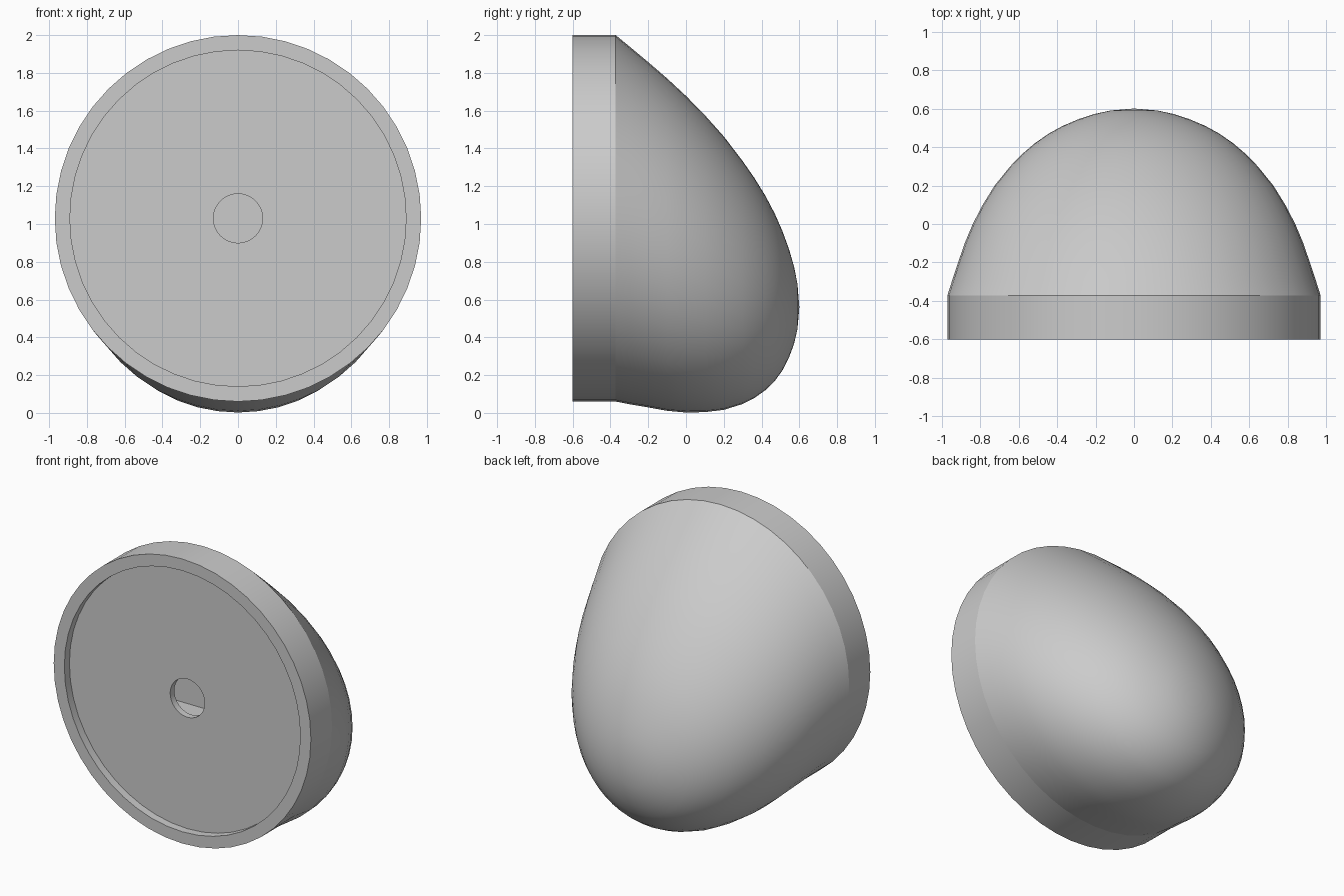
import bpy, bmesh, math

if "Cube" in bpy.data.objects:
    bpy.data.objects.remove(bpy.data.objects["Cube"])

SIDES = 48
ZC = 1.03          # height of the round front's axis


def material(name, rgb):
    m = bpy.data.materials.new(name)
    m.diffuse_color = (*rgb, 1)
    m.use_nodes = True
    m.node_tree.nodes["Principled BSDF"].inputs["Base Color"].default_value = m.diffuse_color
    return m


GREY = material("plain grey", (0.6, 0.6, 0.6))


def finish(name, bm, angle=30, flip=False):
    bmesh.ops.recalc_face_normals(bm, faces=bm.faces)
    if flip:
        bmesh.ops.reverse_faces(bm, faces=bm.faces)
    me = bpy.data.meshes.new(name)
    bm.to_mesh(me)
    bm.free()
    ob = bpy.data.objects.new(name, me)
    bpy.context.collection.objects.link(ob)
    me.materials.append(GREY)
    bpy.ops.object.select_all(action='DESELECT')
    ob.select_set(True)
    bpy.context.view_layer.objects.active = ob
    bpy.ops.object.shade_smooth_by_angle(angle=math.radians(angle))
    return ob


def loft(bm, sections):
    """Bridge circles given as (y, centre z, radius); radius 0 closes to a point."""
    prev = None
    for y, zc, r in sections:
        if r == 0:
            tip = bm.verts.new((0, y, zc))
            for i in range(SIDES):
                bm.faces.new((prev[i], prev[(i + 1) % SIDES], tip))
            return
        ring = [bm.verts.new((r * math.sin(math.tau * i / SIDES), y,
                              zc + r * math.cos(math.tau * i / SIDES)))
                for i in range(SIDES)]
        if prev:
            for i in range(SIDES):
                j = (i + 1) % SIDES
                bm.faces.new((prev[i], prev[j], ring[j], ring[i]))
        prev = ring


# Rim with recessed lip
bm = bmesh.new()
loft(bm, [(-0.545, ZC, 0.89), (-0.6, ZC, 0.89), (-0.6, ZC, 0.97), (-0.372, ZC, 0.97)])
finish("rim", bm)

# Sagging dome behind the rim, circles sliding down towards the tip
bm = bmesh.new()
loft(bm, [(-0.372, 1.03, 0.97), (-0.29, 0.988, 0.944), (-0.2, 0.943, 0.914),
          (-0.1, 0.891, 0.88), (0.0, 0.84, 0.838), (0.1, 0.79, 0.786),
          (0.2, 0.74, 0.724), (0.3, 0.69, 0.643), (0.36, 0.662, 0.585),
          (0.42, 0.635, 0.515), (0.47, 0.612, 0.443), (0.51, 0.594, 0.37),
          (0.545, 0.58, 0.288), (0.572, 0.57, 0.205), (0.59, 0.563, 0.12),
          (0.6, 0.56, 0)])
finish("dome", bm, 40)

# Recessed face plate with a central hole
bm = bmesh.new()
loft(bm, [(-0.545, ZC, 0.89), (-0.545, ZC, 0.13), (-0.50, ZC, 0.13)])
plate = finish("face_plate", bm)

# Small box-shaped cavity seen through the hole, open at the front
bm = bmesh.new()
bmesh.ops.create_cube(bm, size=1)
for v in bm.verts:
    v.co.x *= 0.6
    v.co.y = -0.50 if v.co.y < 0 else -0.32
    v.co.z = ZC + (0.17 if v.co.z > 0 else -0.165)
bmesh.ops.recalc_face_normals(bm, faces=bm.faces)
front = [f for f in bm.faces if f.normal.y < -0.9]
bmesh.ops.delete(bm, geom=front, context='FACES')
finish("cavity", bm, flip=True)

# Make sure the open plate faces the front
if plate.data.polygons[0].normal.y > 0:
    plate.data.flip_normals()
